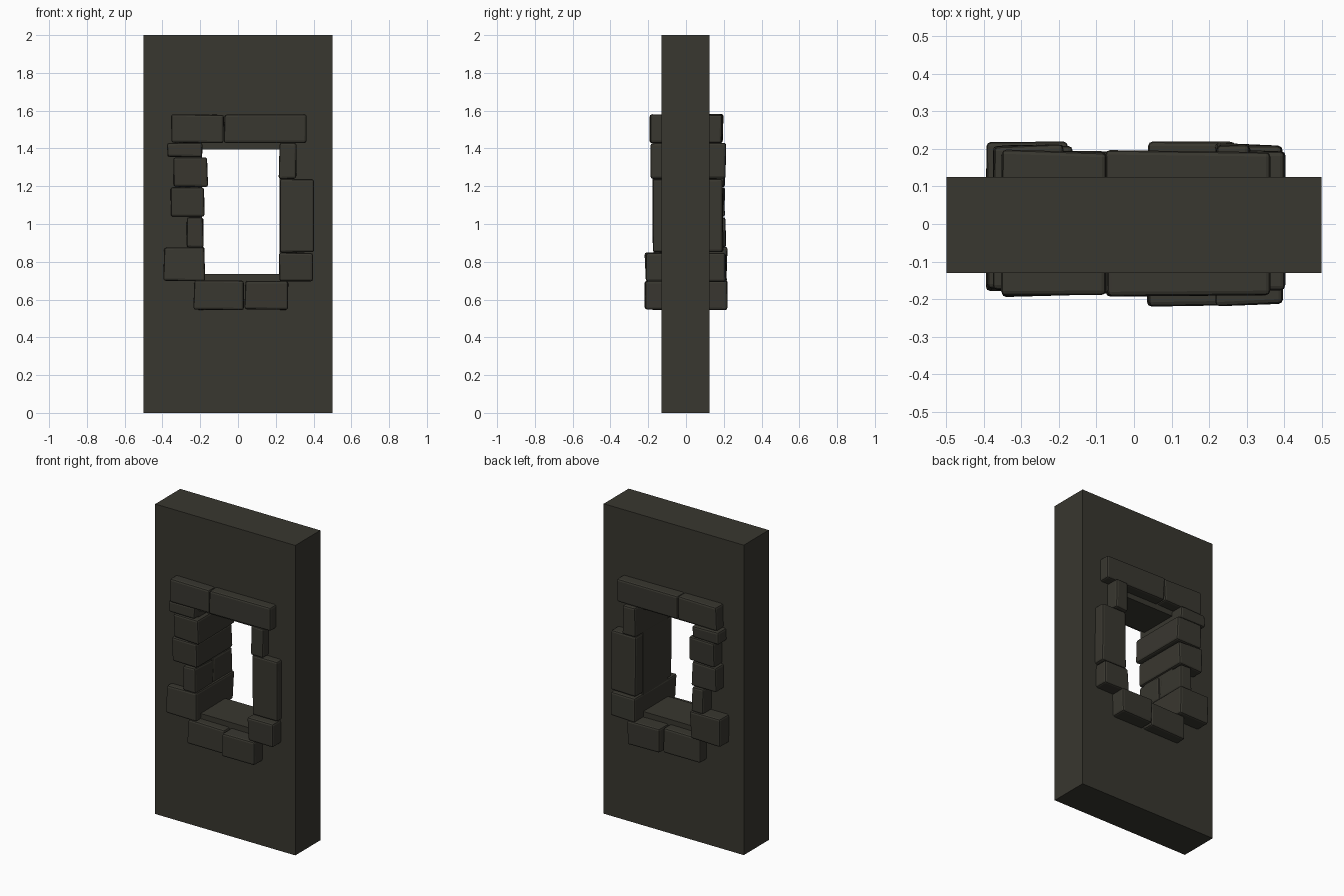
import bpy, bmesh, random
from mathutils import Vector

if "Cube" in bpy.data.objects:
    bpy.data.objects.remove(bpy.data.objects["Cube"])

random.seed(7)

stone_mat = bpy.data.materials.new("dark olive stone")
stone_mat.diffuse_color = (0.040, 0.038, 0.029, 1)
stone_mat.use_nodes = True
stone_mat.node_tree.nodes["Principled BSDF"].inputs["Base Color"].default_value = stone_mat.diffuse_color


def finish(bm, name):
    bmesh.ops.recalc_face_normals(bm, faces=bm.faces)
    me = bpy.data.meshes.new(name)
    bm.to_mesh(me)
    bm.free()
    me.materials.append(stone_mat)
    ob = bpy.data.objects.new(name, me)
    bpy.context.collection.objects.link(ob)
    return ob


# Wall slab with a rectangular window opening
def make_wall():
    xs, zs = (-0.5, -0.19, 0.22, 0.5), (0, 0.735, 1.395, 2)
    bm = bmesh.new()
    v = [[bm.verts.new((x, -0.13, z)) for z in zs] for x in xs]
    faces = [bm.faces.new((v[i][j], v[i + 1][j], v[i + 1][j + 1], v[i][j + 1]))
             for i in range(3) for j in range(3) if (i, j) != (1, 1)]
    ext = bmesh.ops.extrude_face_region(bm, geom=faces, use_keep_orig=True)
    moved = [g for g in ext["geom"] if isinstance(g, bmesh.types.BMVert)]
    bmesh.ops.translate(bm, verts=moved, vec=(0, 0.255, 0))
    finish(bm, "wall")


# Rough-cut block: corners nudged inward, then edges chipped with a bevel
def make_stone(name, x0, x1, z0, z1, y0, y1):
    bm = bmesh.new()
    bmesh.ops.create_cube(bm, size=1)
    c = Vector(((x0 + x1) / 2, (y0 + y1) / 2, (z0 + z1) / 2))
    s = Vector((x1 - x0, y1 - y0, z1 - z0))
    for vert in bm.verts:
        sign = Vector([1 if a > 0 else -1 for a in vert.co])
        nudge = (random.uniform(0, .008), random.uniform(0, .012), random.uniform(0, .006))
        vert.co = Vector([c[i] + sign[i] * (s[i] / 2 - nudge[i]) for i in range(3)])
    bmesh.ops.bevel(bm, geom=bm.edges[:], offset=0.012, segments=2,
                    profile=0.5, affect='EDGES')
    finish(bm, name)


make_wall()

# name, x range, z range, y range
stones = [
    ("lintel_left", -0.355, -0.073, 1.427, 1.583, -0.197, 0.200),
    ("lintel_right", -0.077, 0.368, 1.427, 1.583, -0.195, 0.198),
    ("left_jamb_top", -0.378, -0.183, 1.350, 1.433, -0.180, 0.215),
    ("left_jamb_upper", -0.345, -0.157, 1.193, 1.356, -0.180, 0.212),
    ("left_jamb_middle", -0.358, -0.174, 1.033, 1.197, -0.175, 0.208),
    ("left_jamb_narrow_front", -0.275, -0.180, 0.875, 1.037, -0.180, 0.015),
    ("left_jamb_narrow_back", -0.275, -0.180, 0.875, 1.037, 0.010, 0.215),
    ("left_jamb_bottom", -0.398, -0.173, 0.695, 0.880, -0.182, 0.223),
    ("sill_left", -0.238, 0.037, 0.543, 0.705, -0.190, 0.200),
    ("sill_right", 0.033, 0.273, 0.543, 0.703, -0.222, 0.222),
    ("right_jamb_top", 0.213, 0.312, 1.237, 1.433, -0.188, 0.216),
    ("right_jamb_tall", 0.217, 0.408, 0.848, 1.240, -0.182, 0.205),
    ("right_jamb_bottom", 0.215, 0.398, 0.692, 0.852, -0.222, 0.220),
]
for args in stones:
    make_stone(*args)
